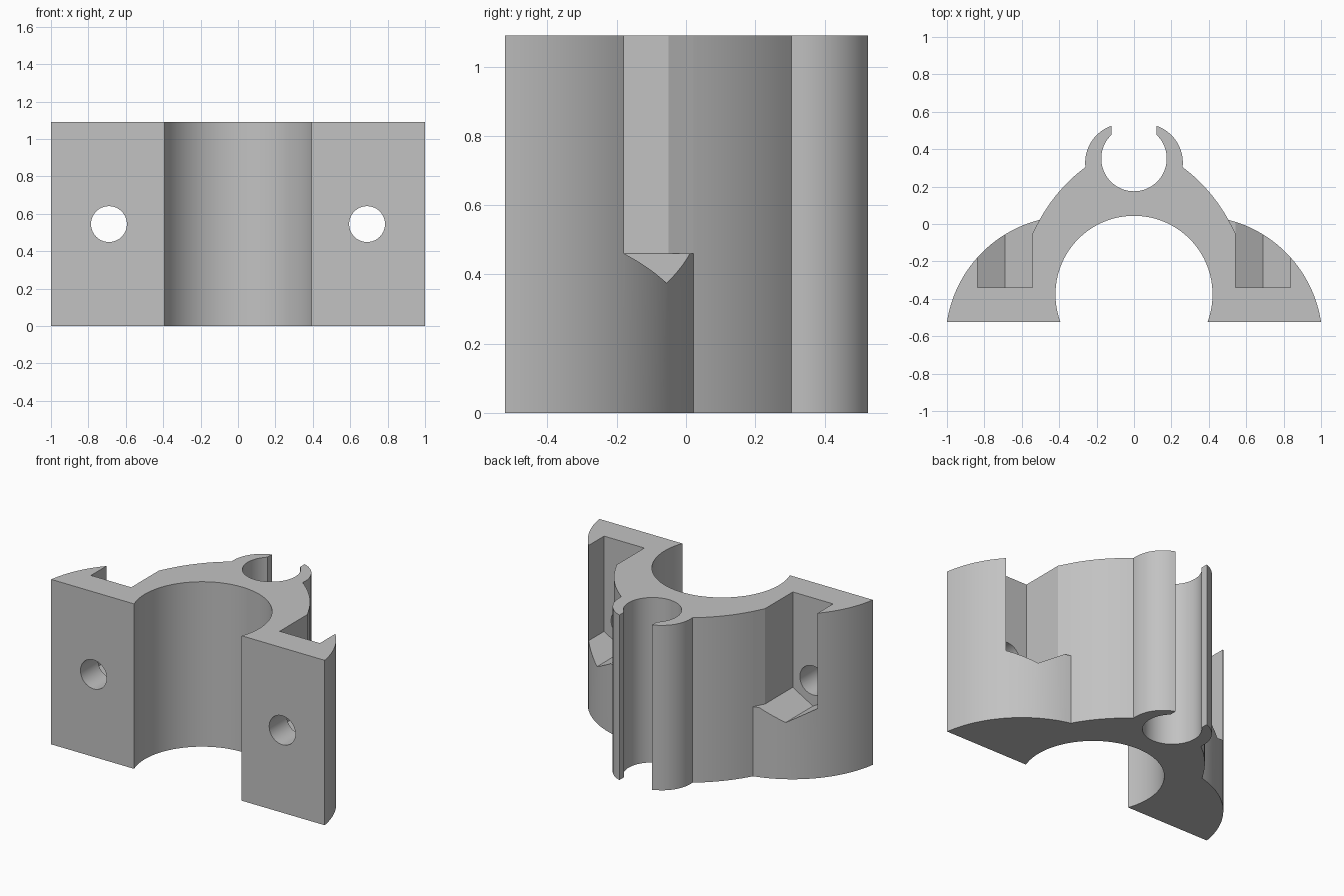
import bpy, bmesh, math
from mathutils import Vector

cube = bpy.data.objects.get("Cube")
if cube:
    bpy.data.objects.remove(cube, do_unlink=True)

HEIGHT = 1.09
FRONT = -0.523

grey = bpy.data.materials.new("plain grey")
grey.use_nodes = True
colour = (0.54, 0.54, 0.54, 1)
grey.diffuse_color = colour
grey.node_tree.nodes["Principled BSDF"].inputs["Base Color"].default_value = colour


def arc(centre, radius, start, end, steps):
    """Points on a circle, from one angle to another (radians)."""
    return [(centre[0] + radius * math.cos(a), centre[1] + radius * math.sin(a))
            for a in (start + (end - start) * i / steps for i in range(steps + 1))]


def arc_between(start, end, sagitta, steps):
    """Arc joining two points, bulging to the right of the direction of travel."""
    a, b = Vector(start), Vector(end)
    chord = b - a
    half = chord.length / 2
    radius = (half * half + sagitta * sagitta) / (2 * sagitta)
    side = Vector((chord.y, -chord.x)).normalized()
    centre = (a + b) / 2 - side * (radius - sagitta)
    sweep = math.asin(half / radius)
    mid = math.atan2(side.y, side.x)
    return arc(centre, radius, mid - sweep, mid + sweep, steps)


def prism(name, points, depth):
    """Closed solid: a polygon of 3D points swept along a vector."""
    bm = bmesh.new()
    face = bm.faces.new([bm.verts.new(p) for p in points])
    swept = bmesh.ops.extrude_face_region(bm, geom=[face])
    verts = [v for v in swept["geom"] if isinstance(v, bmesh.types.BMVert)]
    bmesh.ops.translate(bm, verts=verts, vec=depth)
    bmesh.ops.recalc_face_normals(bm, faces=bm.faces)
    mesh = bpy.data.meshes.new(name)
    bm.to_mesh(mesh)
    bm.free()
    mesh.materials.append(grey)
    obj = bpy.data.objects.new(name, mesh)
    bpy.context.collection.objects.link(obj)
    return obj


def cut(target, cutter):
    """Subtract a cutter and remove it."""
    cutter.hide_render = True
    mod = target.modifiers.new("cut", "BOOLEAN")
    mod.operation, mod.solver, mod.object = "DIFFERENCE", "EXACT", cutter
    bpy.context.view_layer.objects.active = target
    bpy.ops.object.modifier_apply(modifier=mod.name)
    bpy.data.objects.remove(cutter, do_unlink=True)


# Half outline: bore, foot, flange, body shoulder, clip finger, clip socket
bore_centre, bore_r = (0, -0.376), 0.42
clip_centre, clip_r = (0, 0.35), 0.175
bore_end = math.asin((FRONT - bore_centre[1]) / bore_r)
clip_end = math.acos(0.12 / clip_r)
shoulder, clip_foot, clip_tip = (0.505, 0.022), (0.26, 0.304), (0.12, 0.525)

half = arc(bore_centre, bore_r, math.pi / 2, bore_end, 28)[1:]
half += arc_between((1, FRONT), shoulder, 0.111, 24)
half += arc_between(shoulder, clip_foot, 0.02, 10)[1:]
half += arc_between(clip_foot, clip_tip, 0.046, 12)[1:]
half += arc(clip_centre, clip_r, clip_end, -math.pi / 2, 28)[:-1]

bore_top = (0, bore_centre[1] + bore_r)
clip_bottom = (0, clip_centre[1] - clip_r)
outline = [bore_top] + half + [clip_bottom] + [(-x, y) for x, y in reversed(half)]
clamp = prism("clamp_bracket", [(x, y, 0) for x, y in outline], (0, 0, HEIGHT))

# Nut slots, shoulder reliefs and bolt holes on both sides
BOLT_X, BOLT_Z, HEX_R = 0.69, 0.545, 0.17
flat = HEX_R * math.cos(math.pi / 6)
ledge = BOLT_Z - HEX_R / 2
for s in (-1, 1):
    inner, outer = BOLT_X - flat, BOLT_X + flat
    slot = [(inner, 1.3), (inner, ledge), (BOLT_X, BOLT_Z - HEX_R),
            (outer, ledge), (outer, 1.3)]
    cut(clamp, prism("nut_slot_cutter", [(s * x, -0.34, z) for x, z in slot], (0, 0.7, 0)))

    relief = [(inner, -0.05), shoulder, (0.52, 0.2), (0.6, 0.2), (0.6, -0.05)]
    cut(clamp, prism("relief_cutter", [(s * x, y, ledge) for x, y in relief], (0, 0, 1)))

    hole = arc((s * BOLT_X, BOLT_Z), 0.096, 0, math.tau, 40)[:-1]
    cut(clamp, prism("bolt_hole_cutter", [(x, -0.7, z) for x, z in hole], (0, 0.5, 0)))

# Smooth curved walls, crisp edges
bpy.ops.object.select_all(action="DESELECT")
clamp.select_set(True)
bpy.context.view_layer.objects.active = clamp
bpy.ops.object.shade_smooth_by_angle(angle=math.radians(20))
